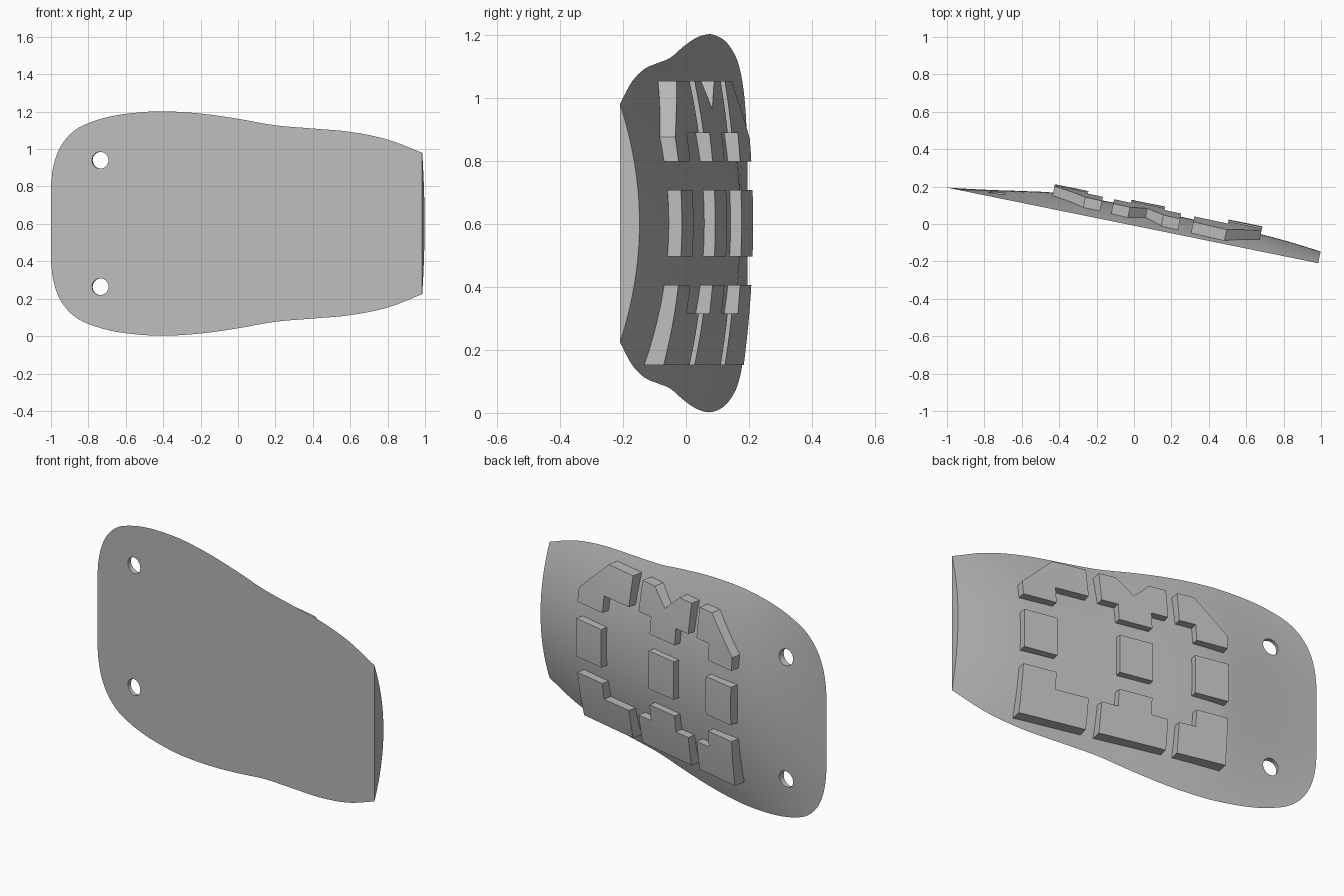
import bpy, bmesh
from mathutils import Vector

cube = bpy.data.objects.get("Cube")
if cube:
    bpy.data.objects.remove(cube)

grey = bpy.data.materials.new("mid_grey")
grey.use_nodes = True
grey.diffuse_color = (0.5, 0.5, 0.5, 1)
grey.node_tree.nodes["Principled BSDF"].inputs["Base Color"].default_value = grey.diffuse_color

MID = 0.602
NORMAL = Vector((0.2, 0.98, 0))
# Half height of the outline and centre thickness along the length
OUTLINE = [(-1, .2), (-.992, .28), (-.97, .365), (-.93, .44), (-.87, .5), (-.8, .537),
           (-.68, .573), (-.55, .592), (-.4, .6), (-.2, .588), (0, .56), (.2, .525),
           (.4, .508), (.6, .49), (.8, .449), (.985, .378)]
THICKNESS = [(-1, 0), (-.8, .03), (-.6, .064), (-.45, .087), (-.25, .098), (.2, .097),
             (.65, .091), (.85, .078), (.985, .063)]


def smooth_value(pts, x):
    """Smooth curve through the points."""
    x = min(max(x, pts[0][0]), pts[-1][0])
    i = next(k for k in range(len(pts) - 1) if x <= pts[k + 1][0])

    def slope(k):
        a, b = pts[max(k - 1, 0)], pts[min(k + 1, len(pts) - 1)]
        return (b[1] - a[1]) / (b[0] - a[0])
    (x0, y0), (x1, y1) = pts[i], pts[i + 1]
    w = x1 - x0
    f = (x - x0) / w
    e = f * f * (3 - 2 * f)
    return (y0 + (y1 - y0) * e + w * slope(i) * f * (1 - f) ** 2
            - w * slope(i + 1) * f * f * (1 - f))


def place(x, z, depth):
    """Point at a given height above the flat tilted front."""
    return Vector((x, -0.009 - 0.2035 * x, z)) + NORMAL * depth


def dome(x, z):
    s = (z - MID) / smooth_value(OUTLINE, x)
    return smooth_value(THICKNESS, x) * max(0, 1 - s * s)


def finish(bm, name):
    bmesh.ops.recalc_face_normals(bm, faces=bm.faces)
    mesh = bpy.data.meshes.new(name)
    bm.to_mesh(mesh)
    bm.free()
    mesh.materials.append(grey)
    ob = bpy.data.objects.new(name, mesh)
    bpy.context.collection.objects.link(ob)
    return ob


def shade(ob):
    bpy.ops.object.select_all(action='DESELECT')
    ob.select_set(True)
    bpy.context.view_layer.objects.active = ob
    bpy.ops.object.shade_smooth_by_angle(angle=0.5)


# Plate: flat front, domed back, square cut at the narrow end
bm = bmesh.new()
xs = [a[0] + (b[0] - a[0]) * k / 4 for a, b in zip(OUTLINE, OUTLINE[1:]) for k in range(4)]
xs.append(OUTLINE[-1][0])
ROWS = 32
grid = []
for x in xs:
    h = smooth_value(OUTLINE, x)
    column = []
    for j in range(ROWS + 1):
        s = 2 * j / ROWS - 1
        depth = smooth_value(THICKNESS, x) * (1 - s * s)
        column.append(bm.verts.new(place(x, MID + h * s, depth)))
    grid.append(column)
for a, b in zip(grid, grid[1:]):
    for j in range(ROWS):
        bm.faces.new((a[j], b[j], b[j + 1], a[j + 1]))
bm.faces.new(grid[-1])
bm.faces.new([c[0] for c in grid] + [c[-1] for c in reversed(grid)] + grid[0][-2:0:-1])
plate = finish(bm, "plate")

# Two round holes near the wide end
for side in (-1, 1):
    bm = bmesh.new()
    bmesh.ops.create_cone(bm, cap_ends=True, segments=32, radius1=0.045, radius2=0.045, depth=0.5)
    turn = Vector((0, 0, 1)).rotation_difference(NORMAL).to_matrix()
    bmesh.ops.rotate(bm, verts=bm.verts, matrix=turn)
    bmesh.ops.translate(bm, verts=bm.verts, vec=place(-0.737, MID + side * 0.338, 0))
    cutter = finish(bm, "hole_cutter")
    cutter.hide_render = True
    mod = plate.modifiers.new("hole", 'BOOLEAN')
    mod.operation = 'DIFFERENCE'
    mod.solver = 'EXACT'
    mod.object = cutter
    bpy.context.view_layer.objects.active = plate
    bpy.ops.object.modifier_apply(modifier=mod.name)
    bpy.data.objects.remove(cutter)
shade(plate)


def pad(name, outline):
    """Raised block whose top bends with the back."""
    bm = bmesh.new()
    bm.faces.new([bm.verts.new((x - 0.02, 0, z)) for x, z in outline])
    for k in range(1, 30):
        bmesh.ops.bisect_plane(bm, geom=bm.verts[:] + bm.edges[:] + bm.faces[:],
                               plane_co=(0, 0, 0.04 * k), plane_no=(0, 0, 1))
    base = bm.verts[:]
    out = bmesh.ops.extrude_face_region(bm, geom=bm.faces[:], use_keep_orig=True)
    top = [v for v in out["geom"] if isinstance(v, bmesh.types.BMVert)]
    for v in base:
        v.co = place(v.co.x, v.co.z, max(dome(v.co.x, v.co.z) - 0.01, 0.002))
    for v in top:
        x, z = v.co.x, v.co.z
        bend = (0.042 + 0.026 * x) * ((z - MID) / 0.45) ** 2
        v.co = place(x, z, 0.133 - bend)
    shade(finish(bm, name))


# Row heights: low, step and high edges
LO, LO_STEP, LO_TOP = 0.152, 0.315, 0.406
HI, HI_STEP, HI_TOP = 0.798, 0.889, 1.053

# Middle row of plain pads
for name, x in (("left", 0.5), ("centre", -0.02), ("right", -0.43)):
    pad("middle_pad_" + name, [(x, .497), (x + .18, .497), (x + .18, .708), (x, .708)])

# Lower row of stepped pads
pad("lower_pad_left", [(.32, LO), (.68, LO), (.68, LO_TOP), (.5, LO_TOP),
                       (.5, LO_STEP), (.32, LO_STEP)])
pad("lower_pad_centre", [(-.11, LO), (.25, LO), (.25, LO_STEP), (.16, LO_STEP), (.16, LO_TOP),
                         (-.02, LO_TOP), (-.02, LO_STEP), (-.11, LO_STEP)])
pad("lower_pad_right", [(-.43, LO), (-.17, LO), (-.17, LO_STEP), (-.26, LO_STEP),
                        (-.26, LO_TOP), (-.43, LO_TOP)])

# Upper row of angled pads
pad("upper_pad_left", [(.68, HI), (.68, .875), (.5, HI_TOP), (.32, HI_TOP),
                       (.32, HI_STEP), (.5, HI_STEP), (.5, HI)])
pad("upper_pad_centre", [(-.02, HI), (.16, HI), (.16, HI_STEP), (.25, HI_STEP), (.25, HI_TOP),
                         (.16, HI_TOP), (.07, .965), (-.02, HI_TOP), (-.11, HI_TOP),
                         (-.11, HI_STEP), (-.02, HI_STEP)])
pad("upper_pad_right", [(-.43, HI), (-.26, HI), (-.26, HI_STEP), (-.17, HI_STEP),
                        (-.17, HI_TOP), (-.26, HI_TOP), (-.43, .87)])
